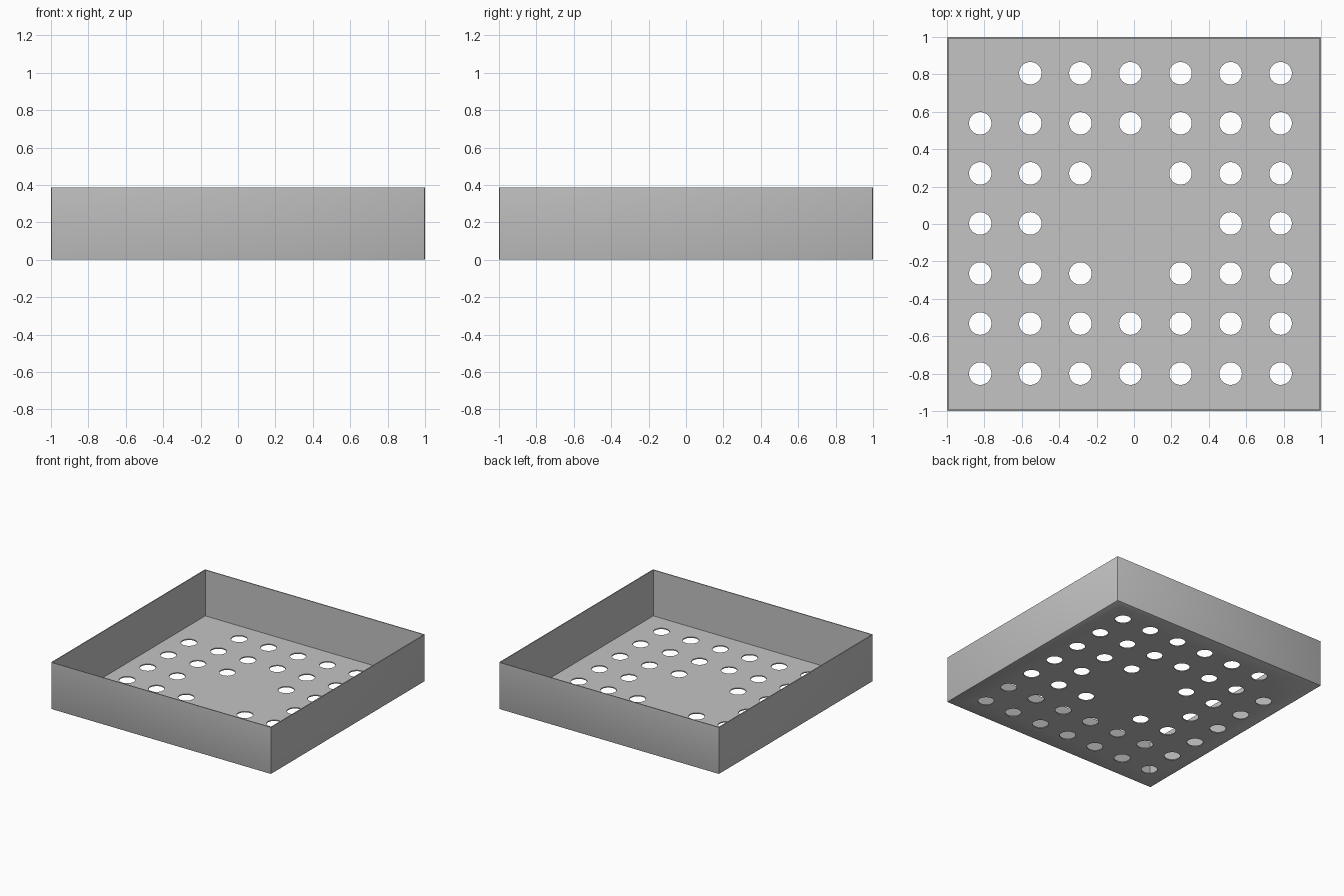
import bpy
import bmesh
from mathutils import Matrix, Vector

default_cube = bpy.data.objects.get("Cube")
if default_cube:
    bpy.data.objects.remove(default_cube, do_unlink=True)

HEIGHT = 0.385
SHEET = 0.008          # sheet thickness
BEND = 0.006           # outer bend radius
PITCH = 0.2677
HOLE_RADIUS = 0.06
CENTRE = Vector((-0.019, 0.003))


def make_object(name, bm):
    mesh = bpy.data.meshes.new(name)
    bm.to_mesh(mesh)
    bm.free()
    obj = bpy.data.objects.new(name, mesh)
    bpy.context.scene.collection.objects.link(obj)
    return obj


# Material
grey = bpy.data.materials.new("light grey metal")
grey.use_nodes = True
colour = (0.55, 0.55, 0.55, 1)
grey.diffuse_color = colour
grey.node_tree.nodes["Principled BSDF"].inputs["Base Color"].default_value = colour

# Open tray: a block with bent edges, hollowed from the top
bm = bmesh.new()
bmesh.ops.create_cube(bm, size=1, matrix=Matrix.Translation((0, 0, HEIGHT / 2))
                      @ Matrix.Diagonal((2, 2, HEIGHT, 1)))
bends = [e for e in bm.edges if min(v.co.z for v in e.verts) < HEIGHT / 2]
bmesh.ops.bevel(bm, geom=bends, offset=BEND, segments=2, profile=0.5, affect='EDGES')
bm.normal_update()
top = max(bm.faces, key=lambda f: f.calc_center_median().z)
bmesh.ops.inset_region(bm, faces=[top], thickness=SHEET)
floor = bmesh.ops.extrude_face_region(bm, geom=[top])["geom"]
bmesh.ops.translate(bm, vec=(0, 0, SHEET - HEIGHT),
                    verts=[g for g in floor if isinstance(g, bmesh.types.BMVert)])
if top.is_valid:
    bmesh.ops.delete(bm, geom=[top], context='FACES_ONLY')
bmesh.ops.recalc_face_normals(bm, faces=bm.faces[:])
tray = make_object("perforated_tray", bm)
tray.data.materials.append(grey)

# Drain holes on a square grid, with a solid cross in the middle and one solid corner
bm = bmesh.new()
for i in range(-3, 4):
    for j in range(-3, 4):
        if abs(i) + abs(j) <= 1 or (i, j) == (-3, 3):
            continue
        spot = Matrix.Translation((CENTRE.x + i * PITCH, CENTRE.y + j * PITCH, 0))
        bmesh.ops.create_cone(bm, cap_ends=True, segments=48, radius1=HOLE_RADIUS,
                              radius2=HOLE_RADIUS, depth=0.1, matrix=spot)
cutter = make_object("hole_cutter", bm)
cutter.data.materials.append(grey)
cutter.hide_render = True

cut = tray.modifiers.new("drain holes", 'BOOLEAN')
cut.operation = 'DIFFERENCE'
cut.solver = 'EXACT'
cut.object = cutter

# Apply the cut, drop the helper, and smooth the hole walls
bpy.ops.object.select_all(action='DESELECT')
bpy.context.view_layer.objects.active = tray
tray.select_set(True)
bpy.ops.object.modifier_apply(modifier=cut.name)
bpy.data.objects.remove(cutter, do_unlink=True)
bpy.ops.object.shade_smooth_by_angle()
